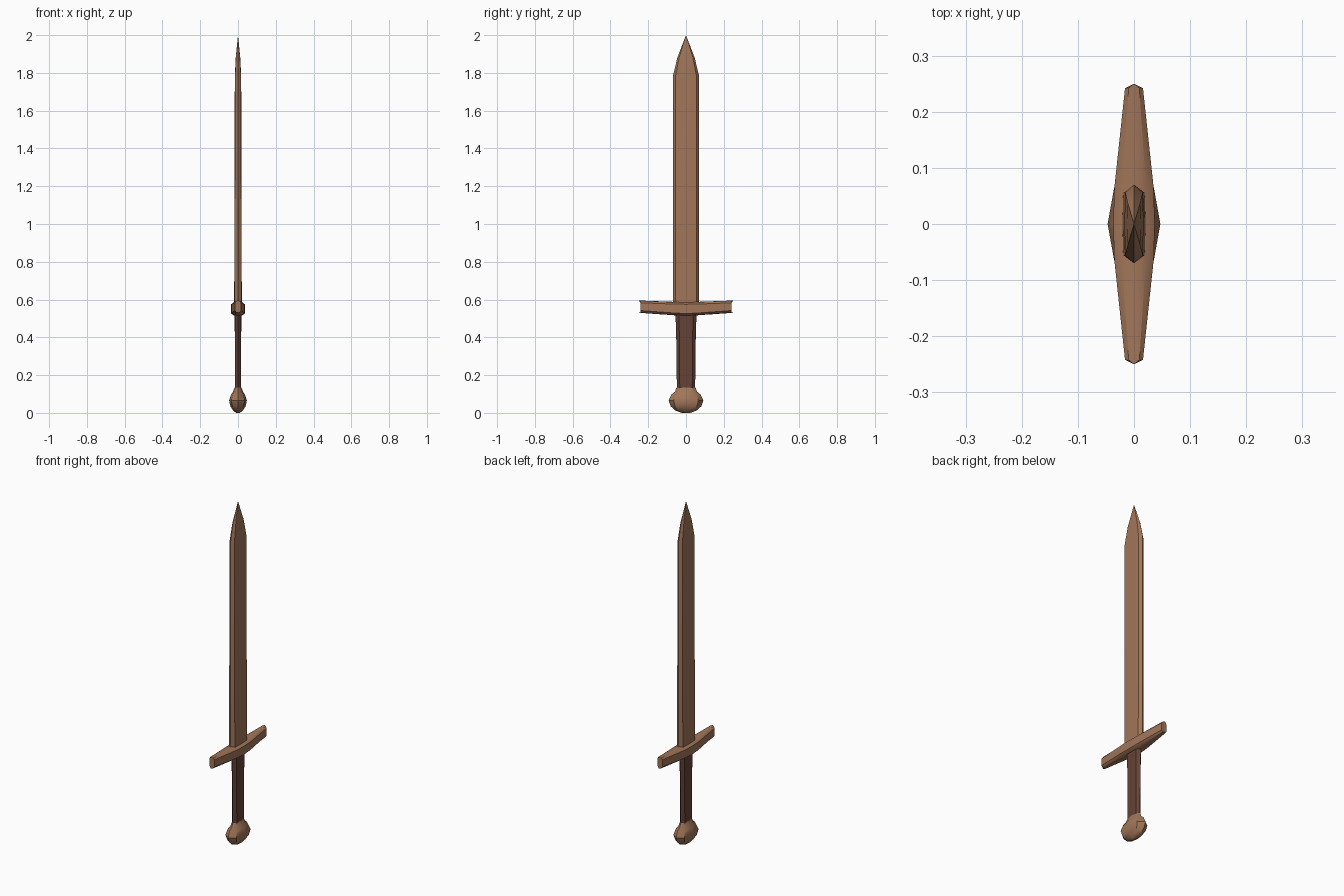
import bpy, bmesh
from mathutils import Vector

if "Cube" in bpy.data.objects:
    bpy.data.objects.remove(bpy.data.objects["Cube"])


def material(name, rgb):
    m = bpy.data.materials.new(name)
    m.diffuse_color = (*rgb, 1)
    m.use_nodes = True
    m.node_tree.nodes["Principled BSDF"].inputs["Base Color"].default_value = m.diffuse_color
    return m


WOOD = material("wood", (0.36, 0.18, 0.10))
DARK = material("dark_wood", (0.13, 0.055, 0.035))


def loft(name, rings, mat, angle=0.6):
    """Skin a list of equal-length rings and cap both ends."""
    bm = bmesh.new()
    loops = [[bm.verts.new(Vector(p)) for p in r] for r in rings]
    n = len(loops[0])
    for a, b in zip(loops, loops[1:]):
        for i in range(n):
            j = (i + 1) % n
            bm.faces.new((a[i], a[j], b[j], b[i]))
    bm.faces.new(loops[0])
    bm.faces.new(loops[-1])
    bmesh.ops.remove_doubles(bm, verts=bm.verts, dist=0.0003)
    bmesh.ops.recalc_face_normals(bm, faces=bm.faces)
    me = bpy.data.meshes.new(name)
    bm.to_mesh(me)
    bm.free()
    me.materials.append(mat)
    ob = bpy.data.objects.new(name, me)
    bpy.context.collection.objects.link(ob)
    bpy.ops.object.select_all(action='DESELECT')
    ob.select_set(True)
    bpy.context.view_layer.objects.active = ob
    bpy.ops.object.shade_smooth_by_angle(angle=angle)
    return ob


def section(z, x, y, fx, fy):
    """Eight-sided ring; diagonal corners sit at (fx*x, fy*y)."""
    u, v = fx * x, fy * y
    return [(x, 0, z), (u, v, z), (0, y, z), (-u, v, z),
            (-x, 0, z), (-u, -v, z), (0, -y, z), (u, -v, z)]


# Blade: flat faces, bevelled edges, pointed tip
blade = [(0.56, 0.021, 0.069), (0.64, 0.020, 0.070), (1.78, 0.017, 0.070),
         (1.88, 0.012, 0.046), (2.0, 0.0001, 0.0001)]
loft("blade", [section(z, x, y, 0.92, 0.8) for z, x, y in blade], WOOD)

# Crossguard: bevelled bar swept along y, thicker in the middle
def guard_ring(y, x, z0, z1, end=0.0):
    b = 0.012
    tip = y + end
    return [(0, tip, z0), (x * 0.6, y, z0 + 0.002), (x, y, z0 + b), (x, y, z1 - b),
            (x * 0.6, y, z1 - 0.002), (0, tip, z1), (-x * 0.6, y, z1 - 0.002),
            (-x, y, z1 - b), (-x, y, z0 + b), (-x * 0.6, y, z0 + 0.002)]


loft("crossguard", [guard_ring(-0.242, 0.016, 0.530, 0.595, -0.008),
                    guard_ring(-0.065, 0.035, 0.517, 0.588),
                    guard_ring(0, 0.037, 0.514, 0.587),
                    guard_ring(0.065, 0.035, 0.517, 0.588),
                    guard_ring(0.242, 0.016, 0.530, 0.595, 0.008)], WOOD)

# Grip
grip = [(0.10, 0.017, 0.048), (0.42, 0.017, 0.052), (0.53, 0.019, 0.056)]
loft("grip", [section(z, x, y, 0.9, 0.68) for z, x, y in grip], DARK)

# Pommel: faceted flattened knob
pommel = [(0.0, 0.010, 0.022), (0.012, 0.026, 0.055), (0.035, 0.040, 0.081),
          (0.065, 0.047, 0.092), (0.098, 0.036, 0.077), (0.113, 0.026, 0.058),
          (0.135, 0.018, 0.050)]
loft("pommel", [section(z, x, y, 0.75, 0.71) for z, x, y in pommel], WOOD)
